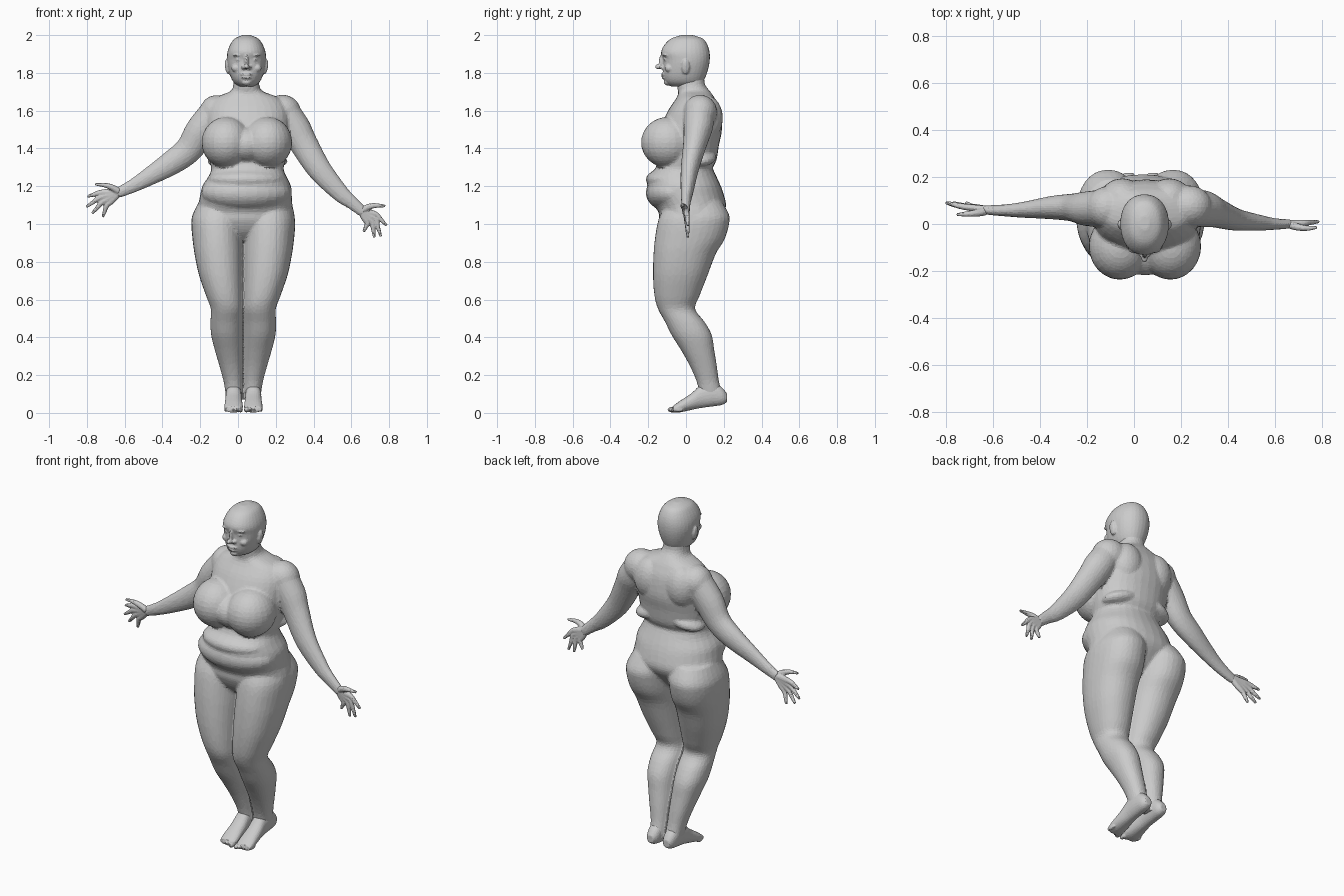
import bpy, bmesh, math
from mathutils import Vector, Matrix

V = Vector
X, Y, Z = V((1, 0, 0)), V((0, 1, 0)), V((0, 0, 1))


def spline(rows, steps=4):
    """Catmull-Rom through rows of numbers."""
    out = []
    for i in range(len(rows) - 1):
        a, b, c, d = (rows[max(i - 1, 0)], rows[i], rows[i + 1], rows[min(i + 2, len(rows) - 1)])
        for k in range(steps):
            t = k / steps
            out.append([0.5 * (2 * q + (r - p) * t + (2 * p - 5 * q + 4 * r - s) * t * t
                               + (3 * q - p - 3 * r + s) * t ** 3) for p, q, r, s in zip(a, b, c, d)])
    out.append(list(rows[-1]))
    return out


def ring(c, u, v, ru, rv, n=32, p=0.92):
    pts = []
    for i in range(n):
        a = 2 * math.pi * i / n
        cs, sn = math.cos(a), math.sin(a)
        pts.append(c + u * math.copysign(abs(cs) ** p, cs) * ru + v * math.copysign(abs(sn) ** p, sn) * rv)
    return pts


def loft(bm, rings):
    loops = [[bm.verts.new(p) for p in r] for r in rings]
    n = len(loops[0])
    for a, b in zip(loops, loops[1:]):
        for i in range(n):
            bm.faces.new((a[i], a[(i + 1) % n], b[(i + 1) % n], b[i]))
    bm.faces.new(loops[0])
    bm.faces.new(loops[-1])


def column(bm, rows):
    """Upright loft from rows of z, centre x, half width, front y, back y."""
    loft(bm, [ring(V((cx, (f + b) / 2, z)), X, Y, w, (b - f) / 2) for z, cx, w, f, b in spline(rows)])


def tube(bm, rows):
    """Limb from rows of x, y, z, in-plane radius, depth radius."""
    s = spline(rows)
    cs = [V(r[:3]) for r in s]
    rings = []
    for i, r in enumerate(s):
        d = cs[min(i + 1, len(cs) - 1)] - cs[max(i - 1, 0)]
        u = d.cross(Y).normalized()
        rings.append(ring(cs[i], u, Y, r[3], r[4], 20, 1))
    loft(bm, rings)


def ball(bm, c, r, tilt=0):
    m = Matrix.Translation(c) @ Matrix.Rotation(tilt, 4, 'Y') @ Matrix.Diagonal((*r, 1))
    bmesh.ops.create_uvsphere(bm, u_segments=24, v_segments=16, radius=1, matrix=m)


def fuse(bm, name, voxel, ratio, smooth=3):
    """Weld overlapping volumes into one faceted skin."""
    bmesh.ops.recalc_face_normals(bm, faces=bm.faces)
    me = bpy.data.meshes.new(name)
    bm.to_mesh(me)
    bm.free()
    ob = bpy.data.objects.new(name, me)
    bpy.context.collection.objects.link(ob)
    m = ob.modifiers.new("weld", 'REMESH')
    m.mode, m.voxel_size = 'VOXEL', voxel
    m = ob.modifiers.new("soften", 'SMOOTH')
    m.factor, m.iterations = 0.5, smooth
    m = ob.modifiers.new("facets", 'DECIMATE')
    m.ratio = ratio
    return ob


# Body: trunk and neck
bm = bmesh.new()
column(bm, [
    (1.80, .044, .066, -.03, .095), (1.74, .044, .068, -.048, .10), (1.705, .045, .082, -.042, .125),
    (1.685, .047, .13, -.042, .14), (1.66, .05, .18, -.055, .155), (1.60, .052, .215, -.095, .18),
    (1.50, .052, .22, -.14, .19), (1.42, .05, .215, -.15, .175), (1.34, .05, .203, -.15, .162),
    (1.30, .05, .192, -.16, .143), (1.28, .05, .194, -.175, .148), (1.25, .05, .207, -.20, .162),
    (1.20, .046, .235, -.205, .185), (1.15, .042, .243, -.205, .202), (1.10, .038, .25, -.17, .212),
    (1.06, .035, .262, -.145, .20), (1.02, .033, .262, -.14, .17), (.96, .03, .20, -.11, .12),
    (.91, .03, .10, -.06, .06)])
# Belly roll, navel fold and waist roll
ball(bm, (.042, -.065, 1.165), (.237, .148, .105))
ball(bm, (.045, -.08, 1.235), (.20, .133, .065))
# Bust
for s in (-1, 1):
    ball(bm, (.047 + s * .108, -.095, 1.432), (.132, .143, .135))
    # Shoulder blades and back rolls
    ball(bm, (.05 + s * .10, .11, 1.56), (.095, .085, .12))
    ball(bm, (.05 + s * .10, .07, 1.355), (.115, .09, .045), s * .25)
    # Leg
    rows = [(1.12, .235, -.10, .19), (1.05, .268, -.135, .228), (1.0, .275, -.152, .228),
            (.92, .269, -.165, .205), (.84, .258, -.172, .157), (.73, .235, -.175, .115),
            (.62, .197, -.167, .072), (.55, .172, -.148, .048), (.48, .174, -.11, .10),
            (.41, .17, -.075, .137), (.33, .15, -.025, .15), (.25, .127, .02, .163),
            (.17, .105, .055, .174), (.11, .095, .07, .188), (.07, .085, .08, .185)]
    column(bm, [(z, .028 + s * (o + .003) / 2, (o - .003) / 2, f, b) for z, o, f, b in rows])
ball(bm, (.047, -.09, 1.42), (.12, .13, .10))
# Shoulders and arms
ball(bm, (-.115, .07, 1.592), (.088, .09, .09))
ball(bm, (.235, .075, 1.592), (.098, .09, .092))
tube(bm, [(-.115, .07, 1.60, .08, .08), (-.195, .065, 1.495, .083, .075), (-.26, .07, 1.395, .073, .06),
          (-.35, .07, 1.325, .065, .05), (-.48, .06, 1.245, .047, .033), (-.56, .058, 1.20, .036, .025),
          (-.64, .06, 1.163, .028, .02)])
tube(bm, [(.24, .07, 1.60, .08, .08), (.30, .065, 1.51, .083, .078), (.345, .05, 1.43, .075, .065),
          (.43, .02, 1.29, .064, .048), (.54, .005, 1.165, .047, .033), (.60, 0, 1.115, .036, .025),
          (.665, 0, 1.06, .028, .02)])
fuse(bm, "body", .009, .17)

# Head
bm = bmesh.new()
cx = .045
column(bm, [(z, cx, w, f, b) for z, w, f, b in [
    (2.0, .02, -.025, .035), (1.982, .062, -.078, .088), (1.95, .086, -.113, .113),
    (1.91, .101, -.132, .125), (1.87, .103, -.122, .126), (1.83, .098, -.122, .12),
    (1.79, .088, -.121, .108), (1.76, .075, -.113, .095), (1.74, .058, -.098, .085),
    (1.727, .035, -.075, .06)]])
ball(bm, (cx, -.126, 1.86), (.011, .018, .04))
ball(bm, (cx, -.142, 1.833), (.014, .023, .014))
ball(bm, (cx, -.115, 1.793), (.032, .016, .009))
ball(bm, (cx, -.113, 1.776), (.027, .017, .009))
ball(bm, (cx, -.092, 1.752), (.028, .026, .02))
for s in (-1, 1):
    ball(bm, (cx + s * .016, -.126, 1.828), (.011, .014, .01))
    ball(bm, (cx + s * .04, -.100, 1.87), (.018, .018, .012))
    ball(bm, (cx + s * .042, -.105, 1.895), (.03, .02, .008), s * .1)
    ball(bm, (cx + s * .055, -.088, 1.825), (.025, .025, .022))
    ball(bm, (cx + s * .102, -.002, 1.832), (.012, .021, .04), s * .15)
fuse(bm, "head", .0055, .18, 2)


# Hands: palm, four fingers and a thumb
def hand(name, wrist, knuckles, tips, y0, y1, thumb):
    bm = bmesh.new()
    w = V((wrist[0], y0, wrist[1]))
    for k, t in zip(knuckles, tips):
        a, b = V((k[0], (y0 + y1) / 2, k[1])), V((t[0], y1, t[1]))
        tube(bm, [(*w, .017, .017), (*w.lerp(a, .6), .019, .015), (*a, .014, .013),
                  (*a.lerp(b, .5), .011, .011), (*b, .007, .007)])
    tube(bm, [(*p, r, r) for p, r in zip(thumb, (.018, .016, .012, .007))])
    fuse(bm, name, .005, .25, 2)


hand("left_hand", (-.625, 1.17), [(-.735, 1.165), (-.735, 1.138), (-.72, 1.114), (-.695, 1.098)],
     [(-.797, 1.145), (-.803, 1.09), (-.773, 1.055), (-.716, 1.037)], .06, .09,
     [(-.63, .055, 1.172), (-.67, .047, 1.195), (-.71, .043, 1.207), (-.757, .04, 1.21)])
hand("right_hand", (.65, 1.072), [(.732, 1.05), (.728, 1.025), (.71, 1.01), (.685, 1.005)],
     [(.788, .99), (.757, .933), (.722, .927), (.665, .958)], 0, .01,
     [(.655, 0, 1.07), (.695, -.012, 1.092), (.735, -.018, 1.098), (.78, -.015, 1.095)])

# Feet: arched foot with toes
for s, name in ((-1, "left_foot"), (1, "right_foot")):
    bm = bmesh.new()
    fx = .029 + s * .052
    rows = [(.218, .02, .058, .10), (.19, .036, .042, .135), (.14, .042, .034, .165), (.08, .042, .026, .15),
            (.03, .045, .016, .105), (-.03, .049, .003, .065), (-.07, .046, .002, .036)]
    loft(bm, [ring(V((fx, y, (a + b) / 2)), X, Z, w, (b - a) / 2, 24) for y, w, a, b in spline(rows)])
    for i in range(5):
        ball(bm, (fx + s * (-.036 + i * .019), -.072 + .008 * i, .017),
             (.013 if i == 0 else .009, .027, .015 if i == 0 else .012))
    fuse(bm, name, .005, .15, 2)
